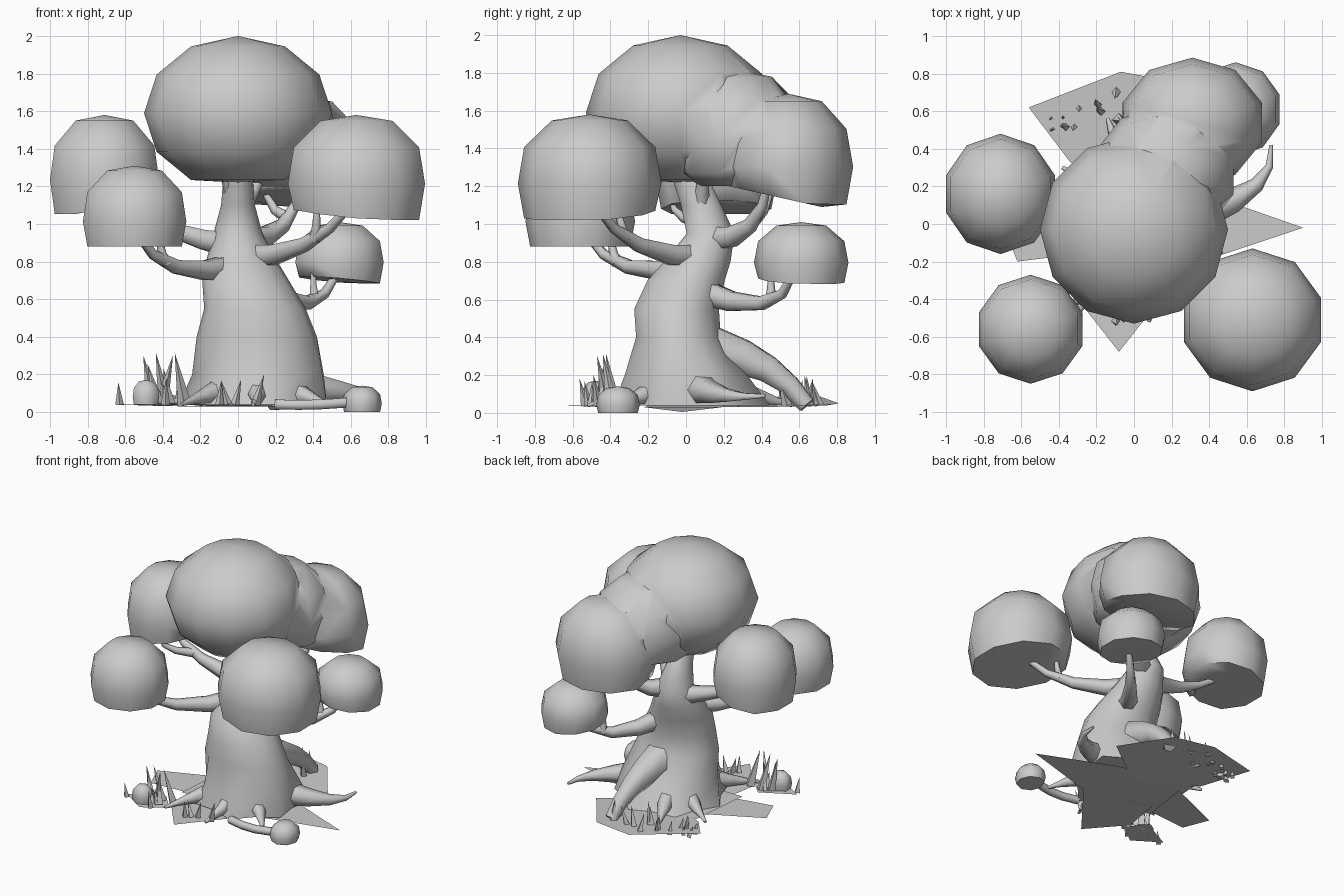
import bpy, bmesh, math, random
from mathutils import Vector, Matrix

random.seed(4)
cube = bpy.data.objects.get("Cube")
if cube:
    bpy.data.objects.remove(cube, do_unlink=True)

colour = [0.6] * 3 + [1]
grey = bpy.data.materials.new("plain_grey")
grey.use_nodes = True
grey.diffuse_color = colour
grey.node_tree.nodes["Principled BSDF"].inputs["Base Color"].default_value = colour


def select(ob):
    bpy.ops.object.select_all(action='DESELECT')
    ob.select_set(True)
    bpy.context.view_layer.objects.active = ob


def smooth(ob):
    select(ob)
    bpy.ops.object.shade_smooth_by_angle(angle=math.radians(70))


def add_mesh(name, bm, is_smooth=True):
    bmesh.ops.recalc_face_normals(bm, faces=bm.faces)
    mesh = bpy.data.meshes.new(name)
    bm.to_mesh(mesh)
    bm.free()
    mesh.materials.append(grey)
    ob = bpy.data.objects.new(name, mesh)
    bpy.context.collection.objects.link(ob)
    if is_smooth:
        smooth(ob)
    return ob


def puff(name, centre, width, depth, bottom, top, cut=.45, segments=10, boxy=2.5, tilt=(0, 0)):
    """Faceted dome with full shoulders and a flat, tilted underside."""
    bm = bmesh.new()
    bmesh.ops.create_uvsphere(bm, u_segments=segments, v_segments=6, radius=1)
    for v in bm.verts:
        spread = (v.co.xy.length ** boxy + abs(v.co.z) ** boxy) ** (1 / boxy)
        v.co /= spread
    wide, deep = (max(v.co[axis] for v in bm.verts) * 2 for axis in (0, 1))
    half_height = (top - bottom) / (1 + cut)
    for v in bm.verts:
        floor = -cut + tilt[0] * v.co.x + tilt[1] * v.co.y
        v.co.z = max(v.co.z, floor)
        v.co.x = centre[0] + v.co.x * width / wide
        v.co.y = centre[1] + v.co.y * depth / deep
        v.co.z = top + (v.co.z - 1) * half_height
    return add_mesh(name, bm)


def limb(name, start, bend, end, thick, thin, steps=5):
    """Tapered tube that curves from start to end, pulled towards bend."""
    start, bend, end = Vector(start), Vector(bend), Vector(end)
    curve = bpy.data.curves.new(name, 'CURVE')
    curve.dimensions = '3D'
    curve.bevel_depth = 1
    curve.bevel_resolution = 1
    curve.use_fill_caps = True
    spline = curve.splines.new('POLY')
    spline.points.add(steps - 1)
    for i, point in enumerate(spline.points):
        t = i / (steps - 1)
        spot = start.lerp(bend, t).lerp(bend.lerp(end, t), t)
        point.co = (*spot, 1)
        point.radius = thin + (thick - thin) * (1 - t) ** 1.5
    curve.materials.append(grey)
    ob = bpy.data.objects.new(name, curve)
    bpy.context.collection.objects.link(ob)
    select(ob)
    bpy.ops.object.convert(target='MESH')
    smooth(bpy.context.object)


def branch(name, start, bend, end, twig_end, thick=.08):
    """Curved branch with a twig that forks off near its middle."""
    limb(name, start, bend, end, thick, .02)
    a, b, c = Vector(start), Vector(bend), Vector(end)
    fork = a.lerp(b, .6).lerp(b.lerp(c, .6), .6)
    tip = Vector(twig_end)
    elbow = Vector((tip.x, tip.y, fork.z + (tip.z - fork.z) * .2))
    limb(name + "_twig", fork, elbow, tip, .035, .015, steps=4)


# Leaf canopies: the main one is fused with two lobes behind it
crown = puff("main_canopy", (0, -.03), 1, 1, 1.22, 2, cut=.9, segments=12, boxy=2)
lobes = [puff("canopy_bridge", (.16, .27), .74, .72, 1.2, 1.82, cut=.7, boxy=2.2),
         puff("back_canopy", (.31, .54), .74, .69, 1.13, 1.69, boxy=2.3, tilt=(0, -.2))]
for lobe in lobes:
    union = crown.modifiers.new("join", 'BOOLEAN')
    union.operation, union.solver, union.object = 'UNION', 'EXACT', lobe
    select(crown)
    bpy.ops.object.modifier_apply(modifier=union.name)
    bpy.data.objects.remove(lobe, do_unlink=True)
smooth(crown)
puff("right_canopy", (-.71, .16), .58, .64, 1.08, 1.58, tilt=(.15, 0))
puff("front_right_canopy", (-.55, -.56), .55, .58, .88, 1.31)
puff("front_left_canopy", (.63, -.51), .73, .76, 1.05, 1.58, tilt=(-.1, .06))
puff("back_left_canopy", (.54, .61), .47, .5, .7, 1.01, tilt=(-.1, -.06))

# Trunk: stacked rings of height, centre x, centre y, radius x, radius y
rings = [(.04, .1, .03, .38, .39), (.2, .12, 0, .35, .32), (.4, .1, -.04, .32, .23),
         (.55, .09, -.05, .27, .23), (.7, .04, 0, .23, .21), (.8, .02, .06, .19, .18),
         (.95, 0, .13, .13, .13), (1.1, 0, .08, .09, .11), (1.35, 0, -.02, .07, .09)]
sides = 14
bm = bmesh.new()
below = None
for z, cx, cy, rx, ry in rings:
    ring = []
    for i in range(sides):
        angle = math.tau * i / sides
        ridge = 1 + (.1 if i % 2 else -.1) * max(0, 1 - z * 3)
        ring.append(bm.verts.new((cx + rx * ridge * math.cos(angle),
                                  cy + ry * ridge * math.sin(angle), z)))
    if below:
        for i in range(sides):
            j = (i + 1) % sides
            bm.faces.new((below[i], below[j], ring[j], ring[i]))
    else:
        bm.faces.new(ring)
    below = ring
bm.faces.new(below)
add_mesh("trunk", bm)

# Spreading roots, all growing from the heart of the trunk
limb("back_root", (.1, -.04, .36), (.16, .44, .33), (.2, .64, .04), .17, .05, steps=6)
for name, bend, end in [
    ("left_root", (.78, .12, .07), (.73, .42, .09)),
    ("front_root", (.12, -.37, .08), (.08, -.52, .04)),
    ("front_left_root", (.38, -.25, .08), (.48, -.38, .04)),
    ("front_right_root", (-.2, -.3, .08), (-.3, -.48, .04)),
    ("right_root", (-.25, .22, .08), (-.38, .3, .04)),
    ("back_right_root", (-.1, .42, .08), (-.14, .56, .04)),
]:
    limb(name, (.1, 0, .17), bend, end, .13, .01, steps=6)
limb("rock_root", (.2, -.38, .04), (.45, -.45, .03), (.66, -.36, .06), .03, .03)

# Branches that carry the canopies
branch("front_right_branch", (.02, .08, .78), (-.4, -.38, .68), (-.54, -.53, .95),
       (-.42, -.4, 1))
branch("right_branch", (0, .14, .88), (-.4, .02, .94), (-.68, .14, 1.14), (-.62, -.08, 1.14))
branch("front_left_branch", (.01, .12, .82), (.4, -.32, .82), (.6, -.48, 1.1),
       (.42, -.36, 1.15))
branch("back_left_branch", (.1, .03, .66), (.42, .5, .46), (.53, .57, .74), (.4, .45, .76))
branch("back_branch", (.02, .12, .92), (.3, .4, .9), (.34, .44, 1.25), (.14, .45, 1.25))
limb("left_crown_fork", (0, .08, 1.05), (.08, .08, 1.15), (.15, .1, 1.32), .06, .025)
limb("right_crown_fork", (0, .08, 1.08), (-.05, 0, 1.18), (-.08, -.06, 1.32), .05, .03)

# Ground plates
plates = {
    "back_plate": [(-.56, .62, .12), (-.07, .81, .05), (.25, .75, .04), (.5, .4, .03),
                   (.1, .1, .03), (-.34, .33, .04)],
    "left_plate": [(.9, -.02, .005), (.3, .19, .03), (-.3, .3, .04), (-.35, -.2, .04),
                   (.3, -.22, .03)],
    "front_plate": [(-.08, -.68, .04), (.3, -.2, .03), (-.25, -.1, .03), (-.3, -.4, .03)],
    "right_plate": [(-.7, 0, .04), (-.62, -.2, .04), (-.3, -.16, .03), (-.25, .2, .03)],
    "grass_plate": [(-.65, -.45, .04), (-.45, -.58, .04), (-.28, -.45, .03), (-.4, -.32, .04)],
}
for name, corners in plates.items():
    bm = bmesh.new()
    bm.faces.new([bm.verts.new(corner) for corner in corners])
    add_mesh(name, bm, is_smooth=False)

# Rock and small shrub
puff("rock", (.66, -.36), .21, .23, 0, .14, segments=8)
puff("shrub", (-.49, -.48), .14, .14, .04, .17, segments=6)


def grass(name, count, centre, spread, shortest, tallest):
    """Patch of leaning pointed blades scattered around a centre."""
    bm = bmesh.new()
    for _ in range(count):
        x, y = (c + random.uniform(-s, s) for c, s in zip(centre, spread))
        height = random.uniform(shortest, tallest)
        lean = (Matrix.Rotation(random.uniform(-.3, .3), 4, 'X')
                @ Matrix.Rotation(random.uniform(-.3, .3), 4, 'Y'))
        bmesh.ops.create_cone(
            bm, cap_ends=True, segments=4, radius1=.012 + height * .09, radius2=0, depth=height,
            matrix=Matrix.Translation((x, y, .04)) @ lean
            @ Matrix.Translation((0, 0, height / 2)))
    add_mesh(name, bm, is_smooth=False)


# Grass patches
grass("tall_front_grass", 6, (-.37, -.43), (.1, .06), .18, .31)
grass("short_front_grass", 6, (-.38, -.45), (.12, .1), .06, .15)
grass("front_middle_grass", 4, (.03, -.49), (.16, .03), .12, .17)
grass("outer_grass", 1, (-.63, -.48), (0, 0), .11, .12)
grass("back_grass", 10, (-.3, .58), (.14, .08), .07, .15)
grass("back_root_grass", 8, (.05, .62), (.16, .1), .08, .18)
